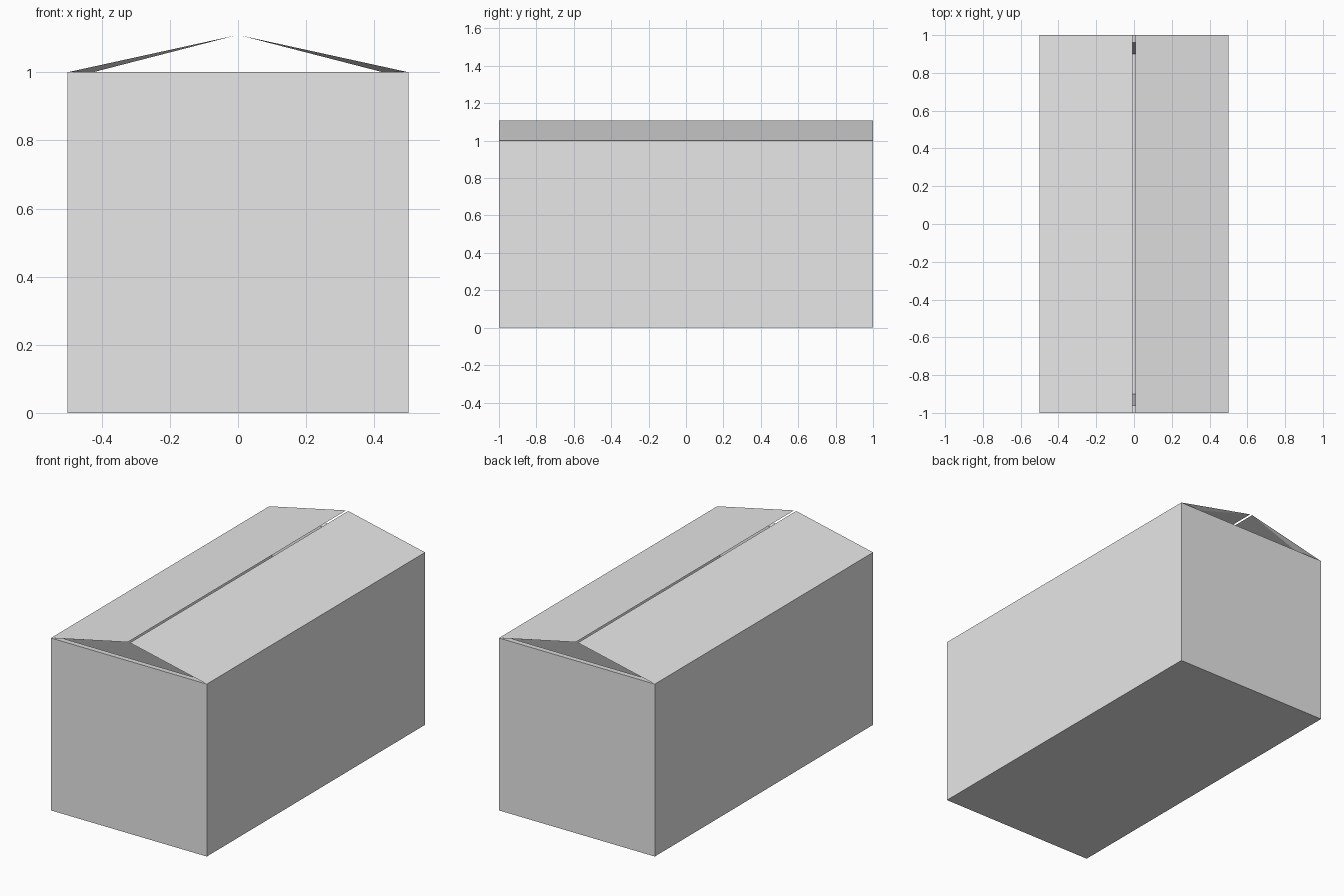
import bpy, bmesh

cube = bpy.data.objects.get("Cube")
if cube:
    bpy.data.objects.remove(cube, do_unlink=True)

grey = bpy.data.materials.new("light_grey")
grey.use_nodes = True
COLOUR = (0.8, 0.8, 0.8, 1)
grey.diffuse_color = COLOUR
grey.node_tree.nodes["Principled BSDF"].inputs["Base Color"].default_value = COLOUR

HW, HL, H = 0.5, 1.0, 1.0              # outer half width, half length, wall height
RIM_X, RIM_Y, RIM_Z = 0.445, 0.96, 0.995   # inner edge of the rim
PEAK_X, PEAK_Z = 0.007, 1.108          # free edge of each lid flap


def finish(name, bm):
    bmesh.ops.recalc_face_normals(bm, faces=bm.faces)
    mesh = bpy.data.meshes.new(name)
    bm.to_mesh(mesh)
    bm.free()
    mesh.materials.append(grey)
    obj = bpy.data.objects.new(name, mesh)
    bpy.context.collection.objects.link(obj)


def ring(bm, x, y, z):
    return [bm.verts.new((sx * x, sy * y, z))
            for sx, sy in ((-1, -1), (1, -1), (1, 1), (-1, 1))]


# Open box: outer walls, thin rim and slightly tapered inside
bm = bmesh.new()
rings = [ring(bm, *r) for r in ((HW, HL, 0), (HW, HL, H),
                                (RIM_X, RIM_Y, RIM_Z), (0.44, 0.9, 0.06))]
for a, b in zip(rings, rings[1:]):
    for i in range(4):
        j = (i + 1) % 4
        bm.faces.new((a[i], a[j], b[j], b[i]))
bm.faces.new(rings[0])
bm.faces.new(rings[-1])
finish("box_body", bm)

# Lid flaps: thick at the hinge, tapering to a sharp free edge
for name, s in (("left_flap", 1), ("right_flap", -1)):
    bm = bmesh.new()
    ends = []
    for e in (-1, 1):
        ends.append([bm.verts.new(p) for p in (
            (s * HW, e * HL, H),
            (s * PEAK_X, e * HL, PEAK_Z),
            (s * RIM_X, e * RIM_Y, RIM_Z))])
        bm.faces.new(ends[-1])
    front, back = ends
    for i in range(3):
        j = (i + 1) % 3
        bm.faces.new((front[i], front[j], back[j], back[i]))
    finish(name, bm)
